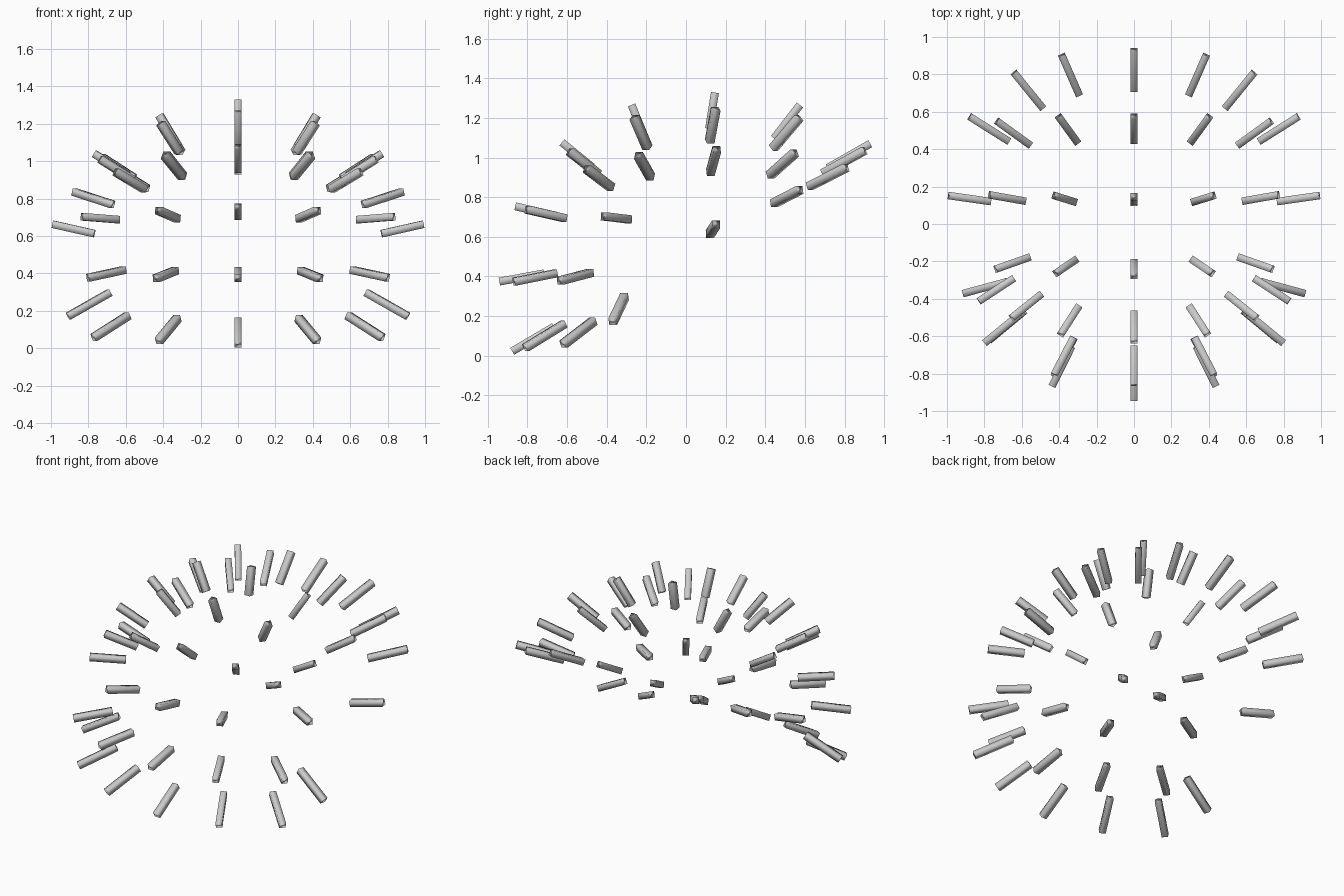
import bpy
from mathutils import Vector, Matrix

if "Cube" in bpy.data.objects:
    bpy.data.objects.remove(bpy.data.objects["Cube"])

CENTRE = Vector((0, 0.02, 0.55))   # the bars point away from here
INNER = 0.765                      # inner end as a fraction of the outer reach
THICK = 0.04

# Outer bar ends, one row per line from the back rim over the top to the front
# rim; each row starts on the centre line and moves outward.
ROWS = {
    "back_rim_bar": [(0, .93, 1.07), (.385, .90, 1.035), (.64, .807, .948)],
    "upper_back_bar": [(0, .575, 1.265), (.40, .57, 1.20), (.73, .548, 1.022), (.877, .573, .836)],
    "crown_bar": [(0, .146, 1.328), (.42, .150, 1.245), (.768, .155, 1.04)],
    "upper_front_bar": [(0, -.275, 1.265), (.413, -.26, 1.203), (.736, -.24, 1.01)],
    "brow_bar": [(0, -.626, 1.076), (.39, -.587, 1.03), (.652, -.50, .942)],
    "front_bar": [(0, -.862, .754), (.425, -.803, .737)],
    "lower_front_bar": [(0, -.942, .374), (.437, -.865, .374), (.797, -.635, .378)],
    "front_rim_bar": [(0, -.877, .022), (.423, -.81, .04), (.77, -.618, .058)],
}

# Side bars with a slightly different lean: outer end, inner end
SIDES = {
    "side_rim_bar": [((.907, -.37, .172), (.685, -.31, .298)),
                     ((.99, .152, .663), (.768, .12, .613))],
    "side_front_bar": [((.83, -.413, .703), (.642, -.29, .688))],
}


def bar(name, outer, inner=None):
    """Square bar between its inner and outer end, smooth shaded."""
    outer = Vector(outer)
    inner = Vector(inner) if inner else CENTRE.lerp(outer, INNER)
    axis = outer - inner
    bpy.ops.mesh.primitive_cube_add(size=1)
    ob = bpy.context.object
    ob.name = name
    bpy.ops.object.shade_smooth()
    rot = axis.to_track_quat('Z', 'Y').to_matrix().to_4x4()
    ob.matrix_world = (Matrix.Translation((inner + outer) / 2) @ rot
                       @ Matrix.Diagonal((THICK, THICK, axis.length, 1)))


def flip(p):
    return (-p[0], p[1], p[2])


# Radial bars: centre ones once, the others on both sides
for name, ends in ROWS.items():
    for p in ends:
        bar(name, p)
        if p[0]:
            bar(name, flip(p))

# Side bars on both sides
for name, pairs in SIDES.items():
    for outer, inner in pairs:
        bar(name, outer, inner)
        bar(name, flip(outer), flip(inner))
